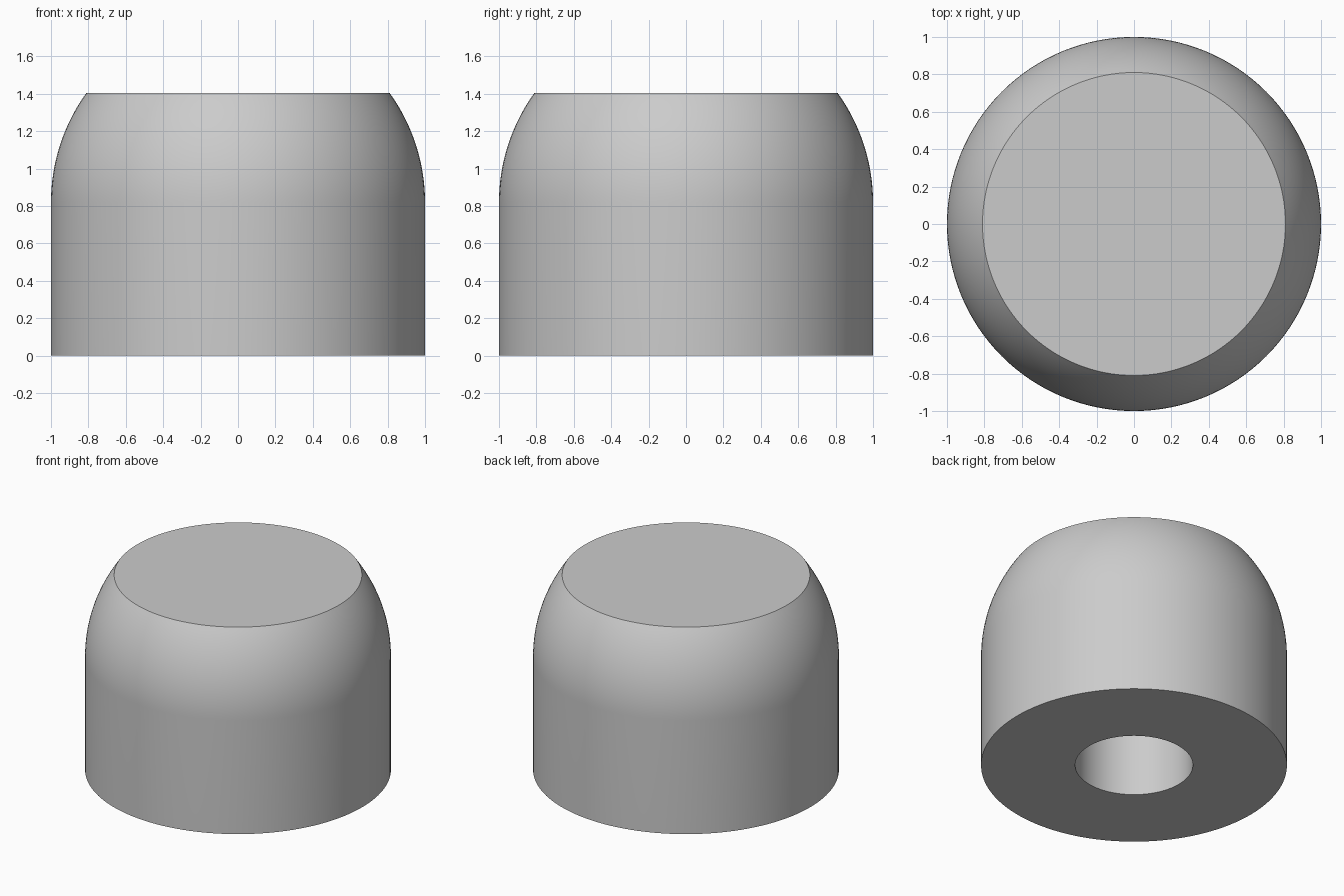
import bpy
import bmesh
import math

old = bpy.data.objects.get("Cube")
if old:
    bpy.data.objects.remove(old, do_unlink=True)

SEGMENTS = 128
HEIGHT = 1.405
TOP_RADIUS = 0.81
HOLE_RADIUS = 0.385
HOLE_DEPTH = 1.0
ARC_STEPS = 20

grey = bpy.data.materials.new("plain grey")
grey.use_nodes = True
colour = (0.6, 0.6, 0.6, 1)
grey.diffuse_color = colour
grey.node_tree.nodes["Principled BSDF"].inputs["Base Color"].default_value = colour

# Half section: blind hole, flat base, straight wall, spherical shoulder, flat top
sweep = math.acos(TOP_RADIUS)
shoulder = HEIGHT - math.sin(sweep)
profile = [(HOLE_RADIUS, HOLE_DEPTH), (HOLE_RADIUS, 0), (1, 0)]
for i in range(ARC_STEPS + 1):
    a = sweep * i / ARC_STEPS
    profile.append((math.cos(a), shoulder + math.sin(a)))

# Revolve the section and close the hole roof and the top
bm = bmesh.new()
rings = []
for r, z in profile:
    ring = []
    for k in range(SEGMENTS):
        t = 2 * math.pi * k / SEGMENTS
        ring.append(bm.verts.new((r * math.cos(t), r * math.sin(t), z)))
    rings.append(ring)
for low, high in zip(rings, rings[1:]):
    for k in range(SEGMENTS):
        n = (k + 1) % SEGMENTS
        bm.faces.new((low[k], low[n], high[n], high[k]))
bm.faces.new(rings[0])
bm.faces.new(rings[-1])
bmesh.ops.recalc_face_normals(bm, faces=bm.faces)

mesh = bpy.data.meshes.new("domed_bumper")
bm.to_mesh(mesh)
bm.free()
mesh.materials.append(grey)
bumper = bpy.data.objects.new("domed_bumper", mesh)
bpy.context.collection.objects.link(bumper)

# Smooth the curved walls, keep the rims sharp
bpy.ops.object.select_all(action="DESELECT")
bumper.select_set(True)
bpy.context.view_layer.objects.active = bumper
bpy.ops.object.shade_smooth_by_angle(angle=math.radians(30))
